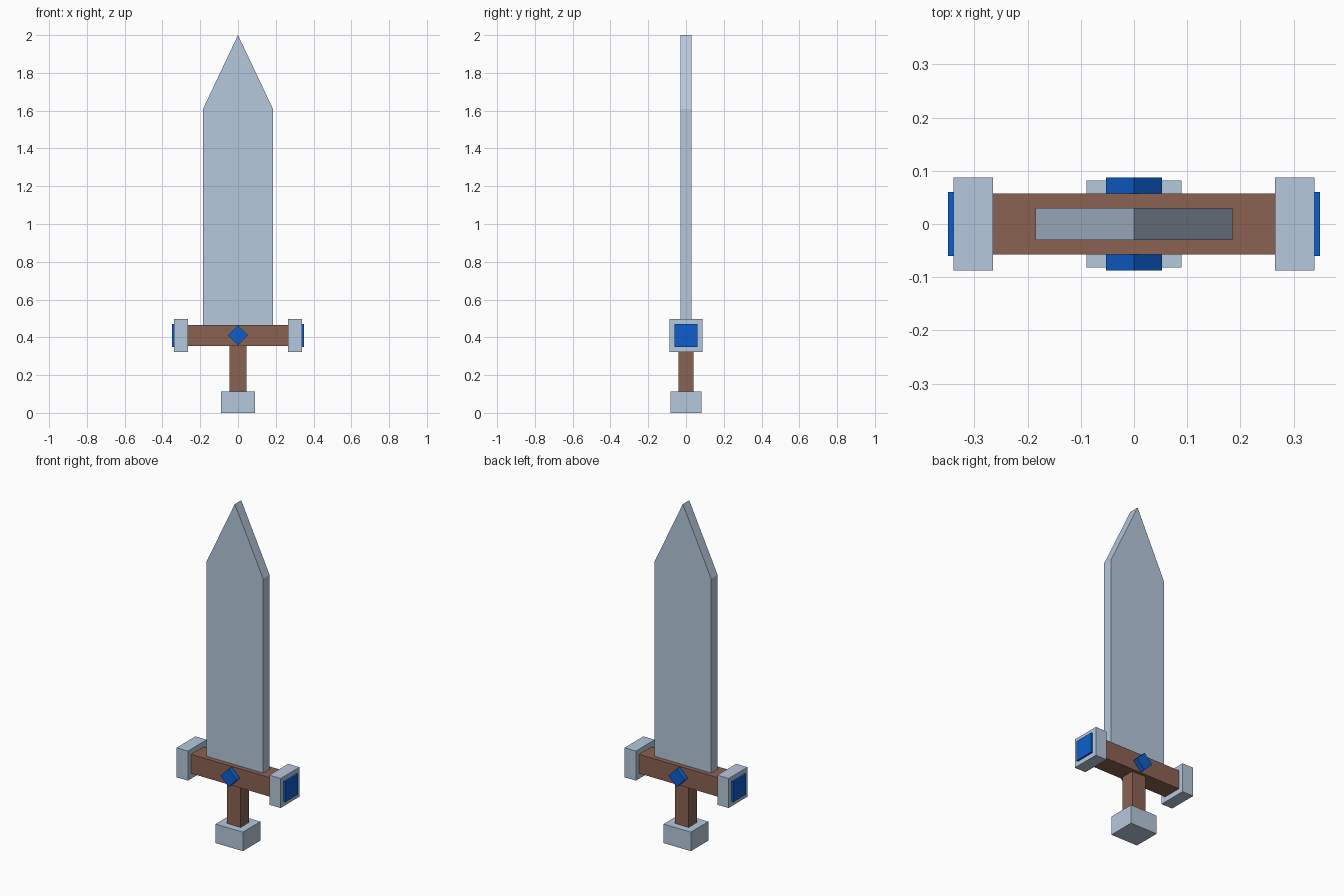
import bpy, bmesh, math
from mathutils import Matrix

if "Cube" in bpy.data.objects:
    bpy.data.objects.remove(bpy.data.objects["Cube"])


def material(name, color):
    mat = bpy.data.materials.new(name)
    mat.diffuse_color = (*color, 1)
    mat.use_nodes = True
    mat.node_tree.nodes["Principled BSDF"].inputs["Base Color"].default_value = mat.diffuse_color
    return mat


STEEL = material("steel", (0.468, 0.578, 0.723))
LEATHER = material("brown", (0.258, 0.122, 0.087))
BLUE = material("blue", (0.004, 0.114, 0.604))


def add_object(name, bm, mat):
    bmesh.ops.recalc_face_normals(bm, faces=bm.faces)
    mesh = bpy.data.meshes.new(name)
    bm.to_mesh(mesh)
    bm.free()
    mesh.materials.append(mat)
    obj = bpy.data.objects.new(name, mesh)
    bpy.context.collection.objects.link(obj)
    return obj


def box(name, center, size, mat, turn=0):
    """Box of the given full size, turned about the y axis."""
    bm = bmesh.new()
    bmesh.ops.create_cube(bm, size=1, matrix=Matrix.Translation(center)
                          @ Matrix.Rotation(turn, 4, 'Y')
                          @ Matrix.Diagonal((*size, 1)))
    return add_object(name, bm, mat)


GUARD_Z = 0.41

# Blade: pointed outline extruded through its thickness
outline = [(-0.185, 0.465), (0.185, 0.465), (0.185, 1.61), (0, 2.0), (-0.185, 1.61)]
bm = bmesh.new()
face = bm.faces.new([bm.verts.new((x, -0.03, z)) for x, z in outline])
ext = bmesh.ops.extrude_face_region(bm, geom=[face])
bmesh.ops.translate(bm, vec=(0, 0.06, 0),
                    verts=[v for v in ext["geom"] if isinstance(v, bmesh.types.BMVert)])
add_object("blade", bm, STEEL)

# Handle
box("pommel", (0, 0, 0.056), (0.178, 0.163, 0.112), STEEL)
box("grip", (0, 0, 0.2325), (0.09, 0.08, 0.243), LEATHER)
box("guard", (0, 0, GUARD_Z), (0.532, 0.115, 0.112), LEATHER)

# Guard end caps with inset square gems
for side, s in (("left", -1), ("right", 1)):
    box(f"guard_cap_{side}", (s * 0.302, 0, GUARD_Z), (0.074, 0.175, 0.174), STEEL)
    box(f"cap_gem_{side}", (s * 0.34, 0, GUARD_Z), (0.02, 0.12, 0.12), BLUE)

# Diamond gems on the front and back of the guard
for side, s in (("front", -1), ("back", 1)):
    box(f"diamond_gem_{side}", (0, s * 0.0675, GUARD_Z), (0.075, 0.04, 0.075),
        BLUE, math.radians(45))
